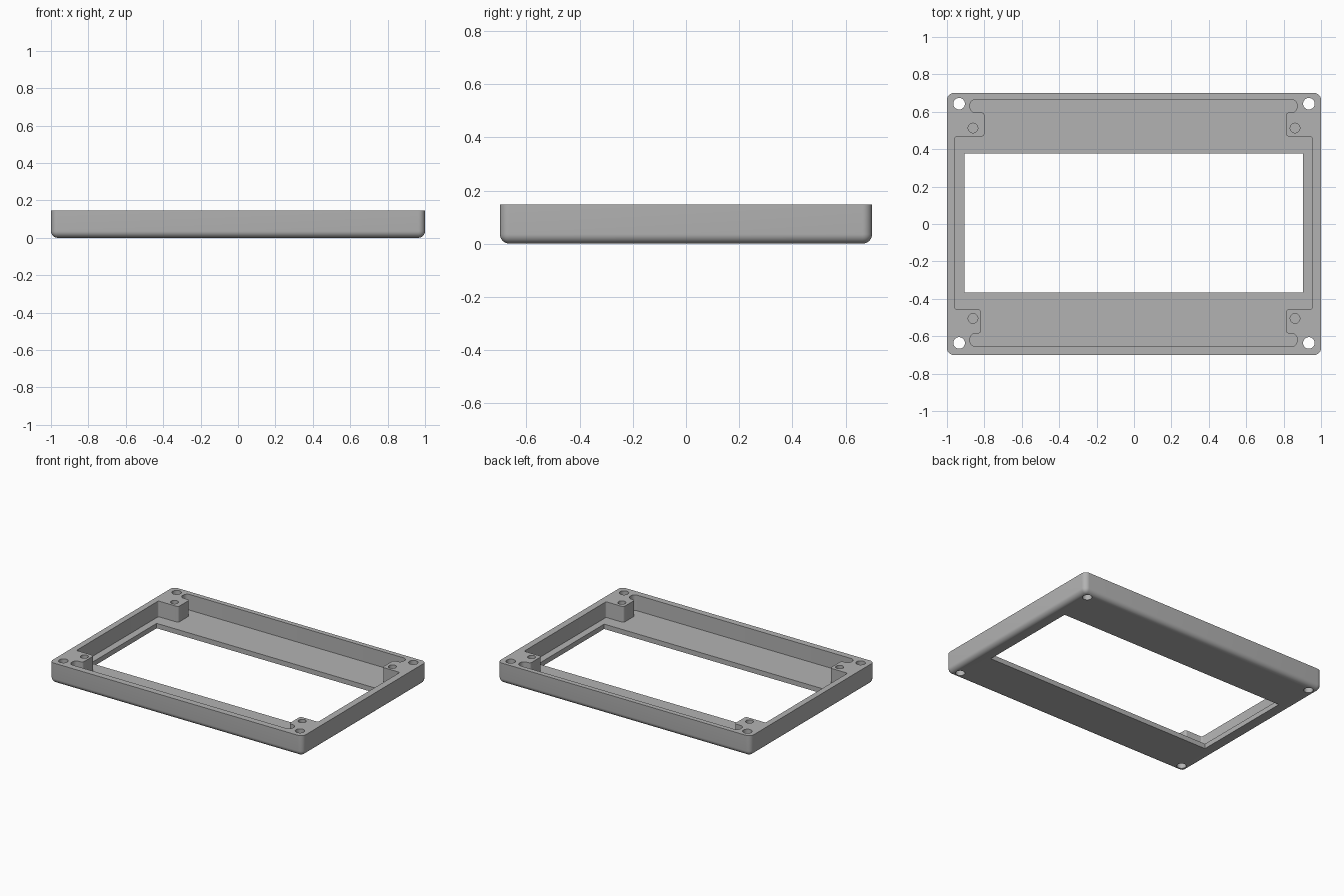
import bpy, bmesh

default = bpy.data.objects.get("Cube")
if default:
    bpy.data.objects.remove(default, do_unlink=True)

HEIGHT, FLOOR, TOP = 0.147, 0.035, 0.25

grey = bpy.data.materials.new("plain grey")
grey.use_nodes = True
colour = (0.45, 0.45, 0.45, 1)
grey.diffuse_color = colour
grey.node_tree.nodes["Principled BSDF"].inputs["Base Color"].default_value = colour


def prism(name, outline, z0, z1, bevels=()):
    """Extrude an outline, then round the edges chosen by (rule, radius, segments)."""
    bm = bmesh.new()
    face = bm.faces.new([bm.verts.new((x, y, z0)) for x, y in outline])
    up = bmesh.ops.extrude_face_region(bm, geom=[face])["geom"]
    bmesh.ops.translate(bm, vec=(0, 0, z1 - z0),
                        verts=[g for g in up if isinstance(g, bmesh.types.BMVert)])
    bmesh.ops.recalc_face_normals(bm, faces=bm.faces)
    for rule, radius, segments in bevels:
        edges = [e for e in bm.edges if rule(e.verts[0].co, e.verts[1].co)]
        bmesh.ops.bevel(bm, geom=edges, offset=radius, segments=segments,
                        profile=0.5, affect='EDGES', clamp_overlap=True)
    mesh = bpy.data.meshes.new(name)
    bm.to_mesh(mesh)
    bm.free()
    ob = bpy.data.objects.new(name, mesh)
    mesh.materials.append(grey)
    bpy.context.collection.objects.link(ob)
    return ob


def rect(x0, x1, y0, y1):
    return [(x0, y0), (x1, y0), (x1, y1), (x0, y1)]


def drill(name, x, y, radius, z0, z1):
    bpy.ops.mesh.primitive_cylinder_add(vertices=32, radius=radius, depth=z1 - z0,
                                        location=(x, y, (z0 + z1) / 2))
    ob = bpy.context.object
    ob.name = name
    ob.data.materials.append(grey)
    return ob


def upright(a, b):
    return abs(a.z - b.z) > 0.05


# Tray body with rounded corners and a rounded underside
tray = prism("bezel_tray", rect(-1, 1, -0.7, 0.7), 0, HEIGHT,
             [(lambda a, b: upright(a, b) or a.z + b.z < 0.01, 0.036, 8)])

# Cavity outline: steps inward around the four screw posts
cavity_outline = [
    (-0.877, -0.655), (0.872, -0.655), (0.872, -0.585), (0.813, -0.585),
    (0.813, -0.457), (0.952, -0.457), (0.952, 0.468), (0.813, 0.468),
    (0.813, 0.596), (0.872, 0.596), (0.872, 0.665), (-0.877, 0.665),
    (-0.877, 0.596), (-0.80, 0.596), (-0.80, 0.468), (-0.957, 0.468),
    (-0.957, -0.457), (-0.818, -0.457), (-0.818, -0.585), (-0.877, -0.585)]
cavity = prism("cavity_cutter", cavity_outline, FLOOR, TOP, [
    (lambda a, b: upright(a, b) and 0.86 < abs(a.x) < 0.9 and abs(a.y) > 0.58, 0.03, 6),
    (lambda a, b: upright(a, b) and 0.79 < abs(a.x) < 0.82 and abs(a.y) < 0.6, 0.015, 4),
    (lambda a, b: upright(a, b) and abs(a.x) > 0.95, 0.01, 3)])

# Window opening through the floor
window = prism("window_cutter", rect(-0.907, 0.903, -0.366, 0.377), -0.1, TOP)
cutters = [cavity, window]

# Through holes in the corners and blind holes in the posts
for x in (-0.935, 0.935):
    for y in (-0.636, 0.643):
        cutters.append(drill("corner_hole_cutter", x, y, 0.031, -0.1, TOP))
for x in (-0.861, 0.861):
    for y in (-0.505, 0.513):
        cutters.append(drill("post_hole_cutter", x, y, 0.026, 0.05, TOP))

for cutter in cutters:
    cutter.hide_render = True
    cut = tray.modifiers.new(cutter.name, 'BOOLEAN')
    cut.operation = 'DIFFERENCE'
    cut.solver = 'EXACT'
    cut.object = cutter

# Bake the cuts, then remove the cutters
bpy.context.view_layer.update()
baked = bpy.data.meshes.new_from_object(
    tray.evaluated_get(bpy.context.evaluated_depsgraph_get()))
tray.modifiers.clear()
tray.data = baked
baked.materials.clear()
baked.materials.append(grey)
for cutter in cutters:
    bpy.data.objects.remove(cutter, do_unlink=True)

bpy.ops.object.select_all(action='DESELECT')
tray.select_set(True)
bpy.context.view_layer.objects.active = tray
bpy.ops.object.shade_smooth_by_angle(angle=0.6)
